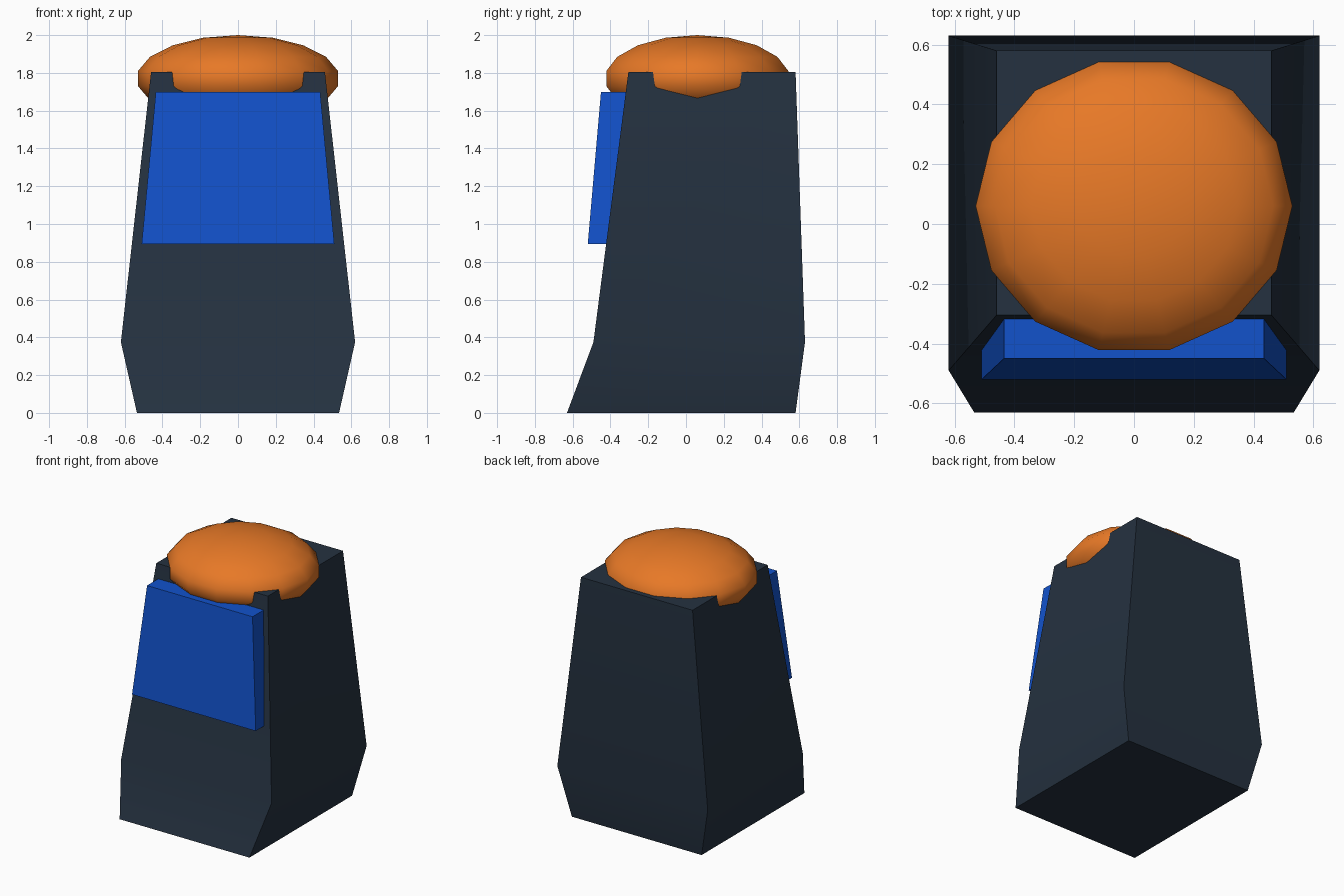
import bpy, bmesh, math
from mathutils import Matrix

if "Cube" in bpy.data.objects:
    bpy.data.objects.remove(bpy.data.objects["Cube"])


def material(name, rgb):
    m = bpy.data.materials.new(name)
    m.diffuse_color = (*rgb, 1)
    m.use_nodes = True
    m.node_tree.nodes["Principled BSDF"].inputs["Base Color"].default_value = m.diffuse_color
    return m


def finish(bm, name, mat, angle):
    bmesh.ops.recalc_face_normals(bm, faces=bm.faces)
    me = bpy.data.meshes.new(name)
    bm.to_mesh(me)
    bm.free()
    me.materials.append(mat)
    ob = bpy.data.objects.new(name, me)
    bpy.context.collection.objects.link(ob)
    bpy.ops.object.select_all(action='DESELECT')
    ob.select_set(True)
    bpy.context.view_layer.objects.active = ob
    bpy.ops.object.shade_smooth_by_angle(angle=math.radians(angle))
    return ob


def loft(name, levels, mat):
    """Stack of rectangles: (z, half width, front y, back y)."""
    bm = bmesh.new()
    rings = [[bm.verts.new(p) for p in
              ((-w, f, z), (w, f, z), (w, b, z), (-w, b, z))]
             for z, w, f, b in levels]
    for lo, hi in zip(rings, rings[1:]):
        for i in range(4):
            j = (i + 1) % 4
            bm.faces.new((lo[i], lo[j], hi[j], hi[i]))
    bm.faces.new(rings[0][::-1])
    bm.faces.new(rings[-1])
    return finish(bm, name, mat, 30)


navy = material("dark navy", (0.018, 0.031, 0.051))
blue = material("bright blue", (0.006, 0.085, 0.60))
orange = material("orange", (0.80, 0.19, 0.02))

# Tapered housing with flared foot
loft("body", [(0, 0.535, -0.63, 0.58),
              (0.375, 0.62, -0.49, 0.63),
              (1.805, 0.46, -0.305, 0.58)], navy)

# Sloping front panel, sunk slightly into the housing
loft("front_panel", [(0.895, 0.51, -0.52, -0.38),
                     (1.70, 0.435, -0.45, -0.28)], blue)

# Flattened dome button, sunk into the top
bm = bmesh.new()
bmesh.ops.create_uvsphere(
    bm, u_segments=14, v_segments=9, radius=1,
    matrix=Matrix.Translation((0, 0.06, 1.77))
    @ Matrix.Diagonal((0.538, 0.502, 0.23, 1))
    @ Matrix.Rotation(math.pi / 2, 4, 'Z'))
finish(bm, "dome_button", orange, 60)
